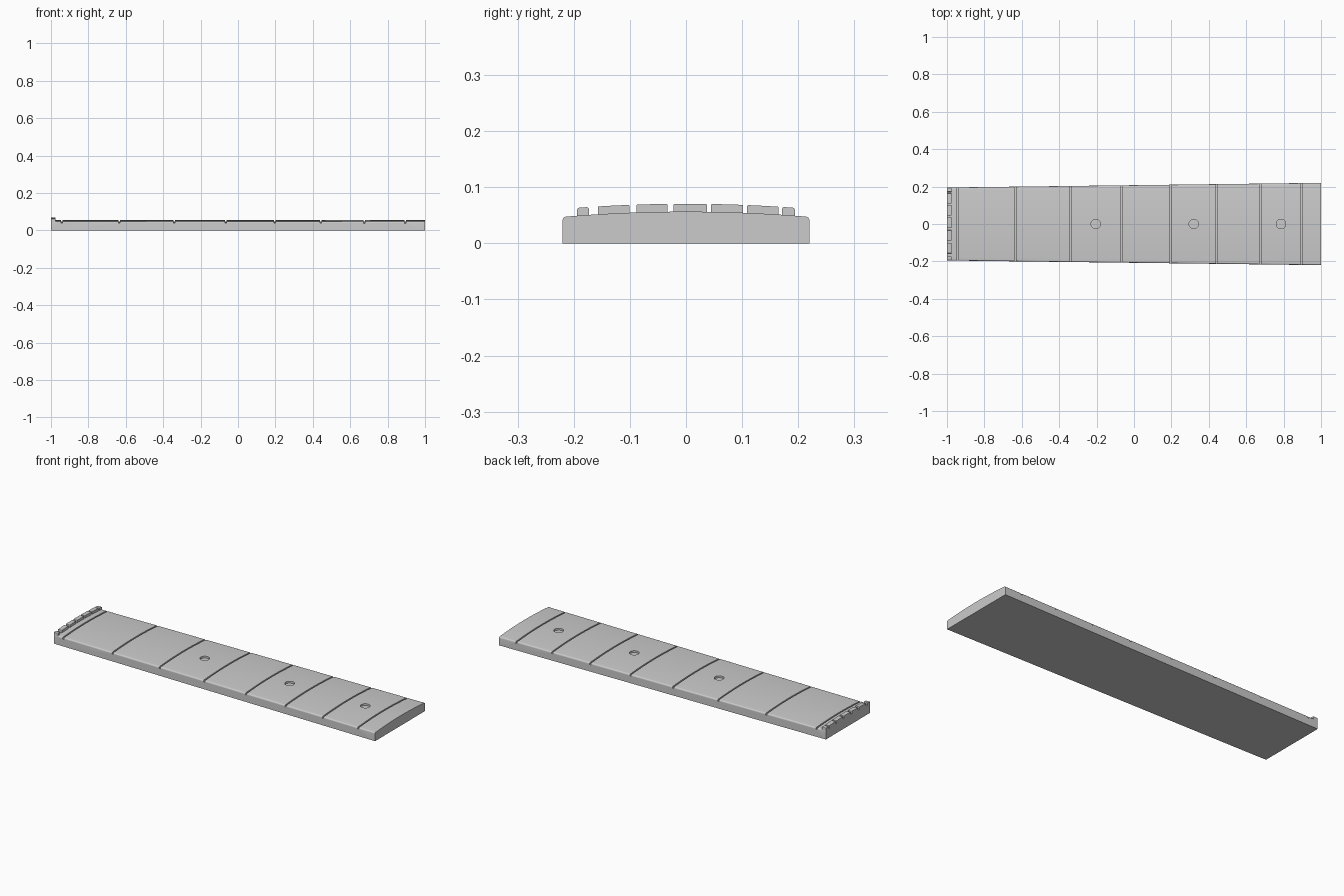
import bpy, bmesh, math

if "Cube" in bpy.data.objects:
    bpy.data.objects.remove(bpy.data.objects["Cube"])

R = 2.6          # crown radius of the playing surface
TOP = 0.0565     # board height on the centre line


def crown(y, top=TOP):
    return top - (R - math.sqrt(R * R - y * y))


def half_width(x):
    return 0.2075 + 0.0125 * x


def make_object(name, bm):
    bmesh.ops.recalc_face_normals(bm, faces=bm.faces)
    me = bpy.data.meshes.new(name)
    bm.to_mesh(me)
    bm.free()
    ob = bpy.data.objects.new(name, me)
    bpy.context.collection.objects.link(ob)
    return ob


def section(y0, y1, top, bottom, fillet, n=24):
    """Crowned cross-section with rounded upper corners; bottom is a function of y."""
    ys = [y0 + fillet + (y1 - y0 - 2 * fillet) * i / n for i in range(n + 1)]
    pts = [(y, crown(y, top)) for y in ys]
    if fillet:
        right, left = [], []
        for k in range(1, 6):
            a = math.radians(18 * k)
            dy, dz = fillet * math.sin(a), fillet * (1 - math.cos(a))
            left.append((ys[0] - dy, pts[0][1] - dz))
            right.append((ys[-1] + dy, pts[-1][1] - dz))
        pts = left[::-1] + pts + right
    base = [(y1 - (y1 - y0) * i / n, bottom(y1 - (y1 - y0) * i / n)) for i in range(n + 1)]
    if bottom(0.1) == bottom(0):
        base = [base[0], base[-1]]
    return pts + base


def loft(bm, x0, sec0, x1, sec1):
    rings = [[bm.verts.new((x, y, z)) for y, z in s] for x, s in ((x0, sec0), (x1, sec1))]
    n = len(sec0)
    for i in range(n):
        j = (i + 1) % n
        bm.faces.new((rings[0][i], rings[0][j], rings[1][j], rings[1][i]))
    bm.faces.new(rings[0])
    bm.faces.new(rings[1])


# Tapered, crowned board
bm = bmesh.new()
flat = lambda y: 0.0
loft(bm, -1, section(-half_width(-1), half_width(-1), TOP, flat, 0.007),
     1, section(-half_width(1), half_width(1), TOP, flat, 0.007))
board = make_object("fretboard", bm)

# Fret slots, following the crown
cut = bmesh.new()
for x in (-0.942, -0.635, -0.341, -0.065, 0.196, 0.442, 0.675, 0.894):
    s = section(-0.25, 0.25, 0.09, lambda y: crown(y, TOP - 0.009), 0)
    loft(cut, x - 0.004, s, x + 0.004, s)
slots = make_object("slot_cutter", cut)

# Round inlay pockets
cut = bmesh.new()
for x in (-0.205, 0.319, 0.786):
    geo = bmesh.ops.create_cone(cut, cap_ends=True, segments=48, radius1=0.025,
                                radius2=0.025, depth=0.04)
    bmesh.ops.translate(cut, verts=geo["verts"], vec=(x, 0, 0.066))
pockets = make_object("inlay_cutter", cut)

for cutter in (slots, pockets):
    mod = board.modifiers.new(cutter.name, 'BOOLEAN')
    mod.operation = 'DIFFERENCE'
    mod.solver = 'EXACT'
    mod.object = cutter
    bpy.context.view_layer.objects.active = board
    bpy.ops.object.modifier_apply(modifier=mod.name)
    bpy.data.objects.remove(cutter)

# Nut: crowned blocks separated by the string grooves
bm = bmesh.new()
blocks = ((-0.194, -0.173), (-0.157, -0.101), (-0.088, -0.033), (-0.022, 0.037),
          (0.045, 0.102), (0.109, 0.165), (0.171, 0.194))
for i, (a, b) in enumerate(blocks):
    s = section(a, b, 0.0705, lambda y: crown(y) - 0.004, 0.004 if i in (0, 6) else 0.002, 8)
    loft(bm, -1, s, -0.976, s)
nut = make_object("nut", bm)

for ob in (board, nut):
    bpy.ops.object.select_all(action='DESELECT')
    ob.select_set(True)
    bpy.context.view_layer.objects.active = ob
    bpy.ops.object.shade_smooth_by_angle(angle=math.radians(30))
